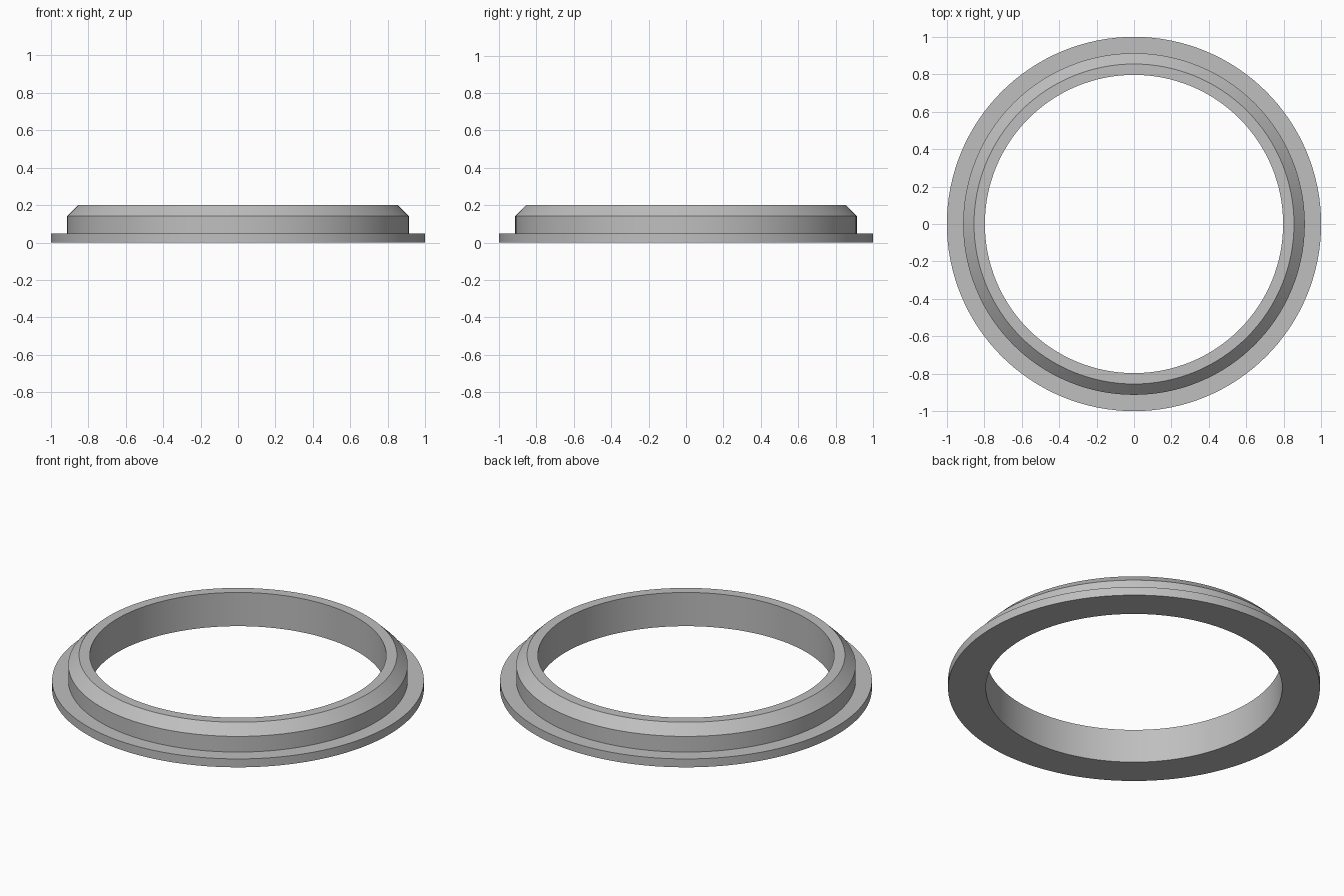
import bpy
import bmesh
import math

cube = bpy.data.objects.get("Cube")
if cube:
    bpy.data.objects.remove(cube, do_unlink=True)

SEGMENTS = 128

# Material
grey = bpy.data.materials.new("plain_grey")
grey.use_nodes = True
colour = (0.52, 0.52, 0.52, 1.0)
grey.diffuse_color = colour
grey.node_tree.nodes["Principled BSDF"].inputs["Base Color"].default_value = colour

# Closed cross-section (radius, height): flange, collar wall, chamfer, bore
profile = [(0.797, 0.0), (1.0, 0.0), (1.0, 0.05), (0.913, 0.05),
           (0.913, 0.143), (0.855, 0.2), (0.797, 0.2)]

bm = bmesh.new()
rings = []
for i in range(SEGMENTS):
    a = 2 * math.pi * i / SEGMENTS
    rings.append([bm.verts.new((r * math.cos(a), r * math.sin(a), z)) for r, z in profile])

# Skin neighbouring cross-sections all the way round
count = len(profile)
for i, ring in enumerate(rings):
    following = rings[(i + 1) % SEGMENTS]
    for j in range(count):
        k = (j + 1) % count
        bm.faces.new((ring[j], following[j], following[k], ring[k]))
bmesh.ops.recalc_face_normals(bm, faces=bm.faces)

mesh = bpy.data.meshes.new("flanged_ring")
bm.to_mesh(mesh)
bm.free()
mesh.materials.append(grey)
ring_object = bpy.data.objects.new("flanged_ring", mesh)
bpy.context.collection.objects.link(ring_object)

# Smooth round walls with crisp rims
bpy.ops.object.select_all(action="DESELECT")
ring_object.select_set(True)
bpy.context.view_layer.objects.active = ring_object
bpy.ops.object.shade_smooth_by_angle(angle=math.radians(30))
